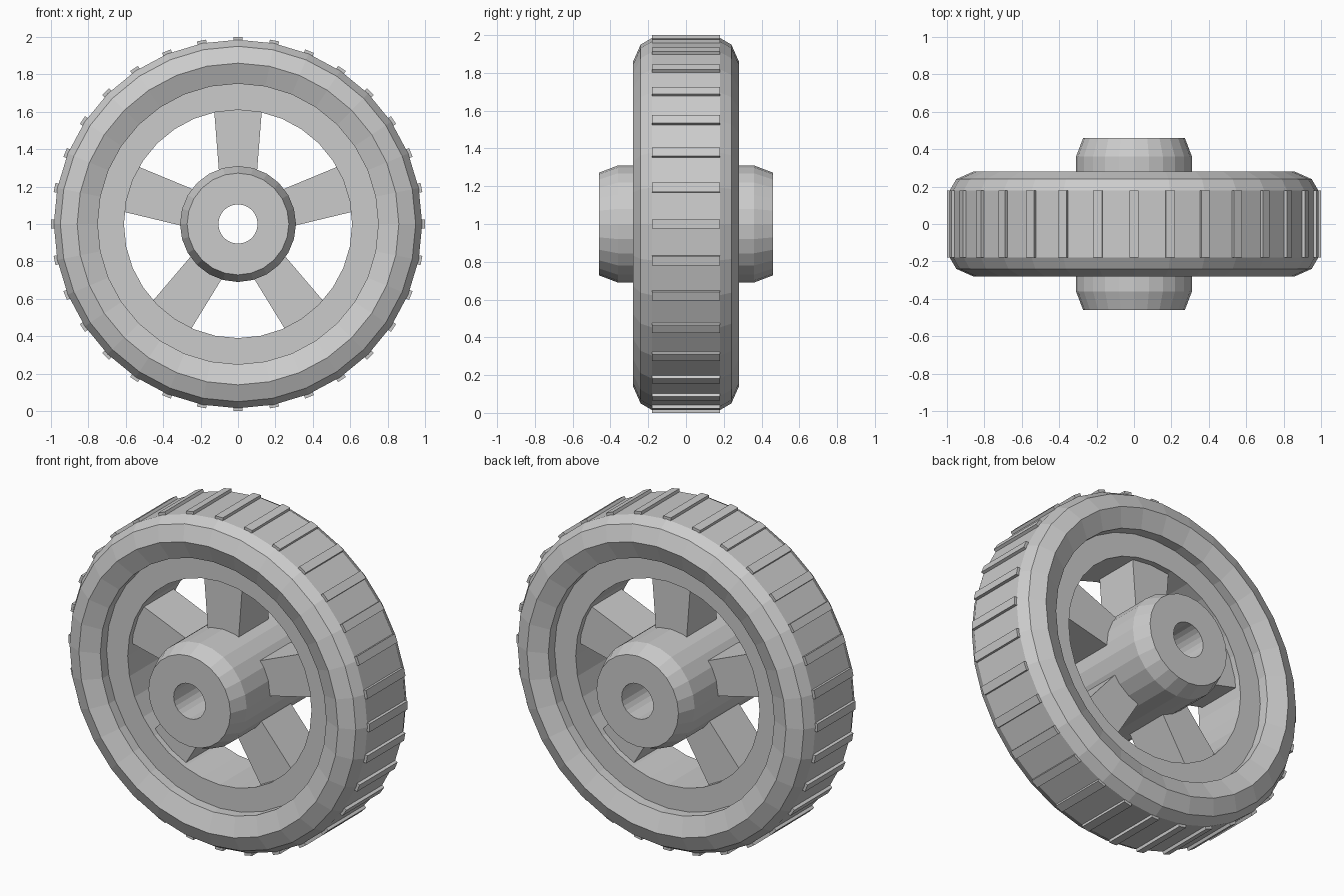
import bpy, bmesh, math
from mathutils import Matrix, Vector

if "Cube" in bpy.data.objects:
    bpy.data.objects.remove(bpy.data.objects["Cube"])

CENTRE = Vector((0, 0, 1))

grey = bpy.data.materials.new("plain grey")
grey.diffuse_color = (0.6, 0.6, 0.6, 1)
grey.use_nodes = True
grey.node_tree.nodes["Principled BSDF"].inputs["Base Color"].default_value = grey.diffuse_color


def finish(name, bm):
    bmesh.ops.recalc_face_normals(bm, faces=bm.faces)
    mesh = bpy.data.meshes.new(name)
    bm.to_mesh(mesh)
    bm.free()
    mesh.materials.append(grey)
    obj = bpy.data.objects.new(name, mesh)
    obj.location = CENTRE
    bpy.context.collection.objects.link(obj)
    return obj


def lathe(name, half, sides):
    """Spin a closed (radius, y) profile, mirrored in y, about the y axle."""
    profile = half + [(r, -y) for r, y in reversed(half)]
    bm = bmesh.new()
    rings = []
    for i in range(sides):
        a = 2 * math.pi * i / sides
        rings.append([bm.verts.new((r * math.sin(a), y, r * math.cos(a)))
                      for r, y in profile])
    n = len(profile)
    for i in range(sides):
        p, q = rings[i], rings[(i + 1) % sides]
        for j in range(n):
            k = (j + 1) % n
            bm.faces.new((p[j], p[k], q[k], q[j]))
    return finish(name, bm)


def radial_block(name, r0, r1, w0, w1, depth, angle):
    """Tapered block reaching from r0 to r1; w0, w1, depth are half sizes."""
    bm = bmesh.new()
    bmesh.ops.create_cube(bm, size=2)
    for v in bm.verts:
        outer = v.co.z > 0
        v.co = Vector((v.co.x * (w1 if outer else w0), v.co.y * depth,
                       r1 if outer else r0))
    bm.transform(Matrix.Rotation(angle, 4, 'Y'))
    return finish(name, bm)


# tyre with rounded shoulders and sloped inner lip
lathe("tyre", [(0.75, 0.235), (0.86, 0.28), (0.95, 0.24), (0.985, 0.18)], 32)

# rim ring inside the tyre
lathe("rim", [(0.61, 0.175), (0.77, 0.175)], 32)

# hub with chamfered ends and axle hole
lathe("hub", [(0.105, 0.46), (0.272, 0.46), (0.31, 0.36)], 24)

# five tapered spokes
for i in range(5):
    radial_block(f"spoke_{i + 1}", 0.22, 0.64, 0.097, 0.13, 0.14,
                 2 * math.pi * i / 5)

# tread bars around the tyre
for i in range(32):
    radial_block(f"tread_{i + 1}", 0.96, 1.0, 0.025, 0.025, 0.18,
                 2 * math.pi * i / 32)
